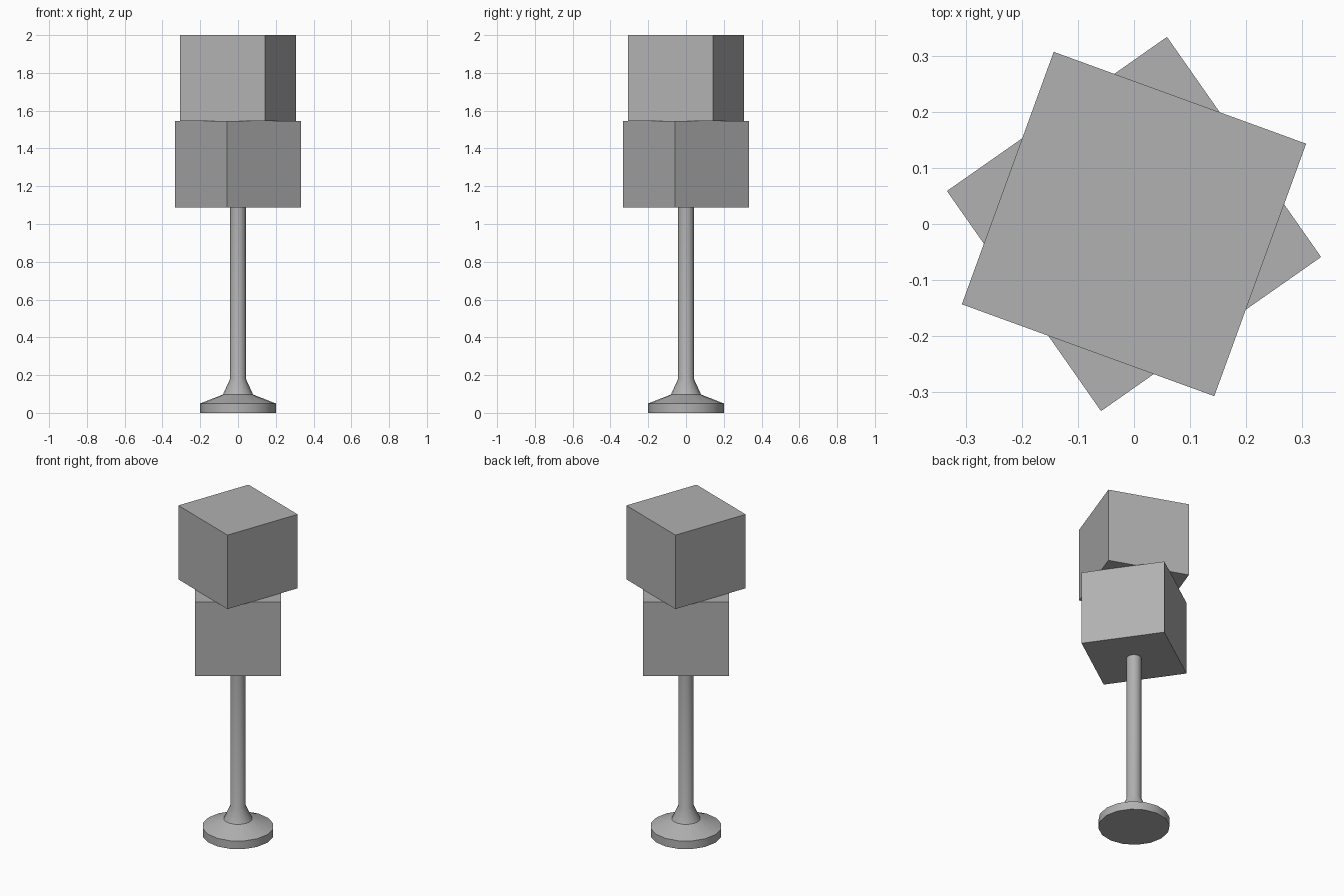
import bpy, bmesh, math

if "Cube" in bpy.data.objects:
    bpy.data.objects.remove(bpy.data.objects["Cube"])

# Dark grey finish shared by all parts
grey = bpy.data.materials.new("dark_grey")
grey.diffuse_color = (0.44, 0.44, 0.44, 1)
grey.use_nodes = True
grey.node_tree.nodes["Principled BSDF"].inputs["Base Color"].default_value = grey.diffuse_color


def box(name, width, z0, z1, angle):
    bpy.ops.mesh.primitive_cube_add(size=1, location=(0, 0, (z0 + z1) / 2),
                                    rotation=(0, 0, math.radians(angle)))
    ob = bpy.context.object
    ob.name = name
    ob.scale = (width, width, z1 - z0)
    ob.data.materials.append(grey)
    return ob


def lathe(name, profile, sides):
    # stacked rings joined into a closed turned shape
    bm = bmesh.new()
    rings = [[bm.verts.new((r * math.cos(2 * math.pi * i / sides),
                            r * math.sin(2 * math.pi * i / sides), z))
              for i in range(sides)] for r, z in profile]
    for a, b in zip(rings, rings[1:]):
        for i in range(sides):
            j = (i + 1) % sides
            bm.faces.new((a[i], a[j], b[j], b[i]))
    bm.faces.new(rings[0][::-1])
    bm.faces.new(rings[-1])
    me = bpy.data.meshes.new(name)
    bm.to_mesh(me)
    bm.free()
    me.materials.append(grey)
    ob = bpy.data.objects.new(name, me)
    bpy.context.collection.objects.link(ob)
    bpy.ops.object.select_all(action='DESELECT')
    ob.select_set(True)
    bpy.context.view_layer.objects.active = ob
    bpy.ops.object.shade_smooth_by_angle(angle=math.radians(25))
    return ob


# Round foot, flared collar and pole
lathe("stand", [(0.2, 0), (0.2, 0.05), (0.08, 0.097), (0.042, 0.18), (0.042, 1.09)], 16)

# Two stacked boxes, twisted against each other
box("lower_box", 0.479, 1.088, 1.544, 35)
box("upper_box", 0.479, 1.544, 2.0, -20)
